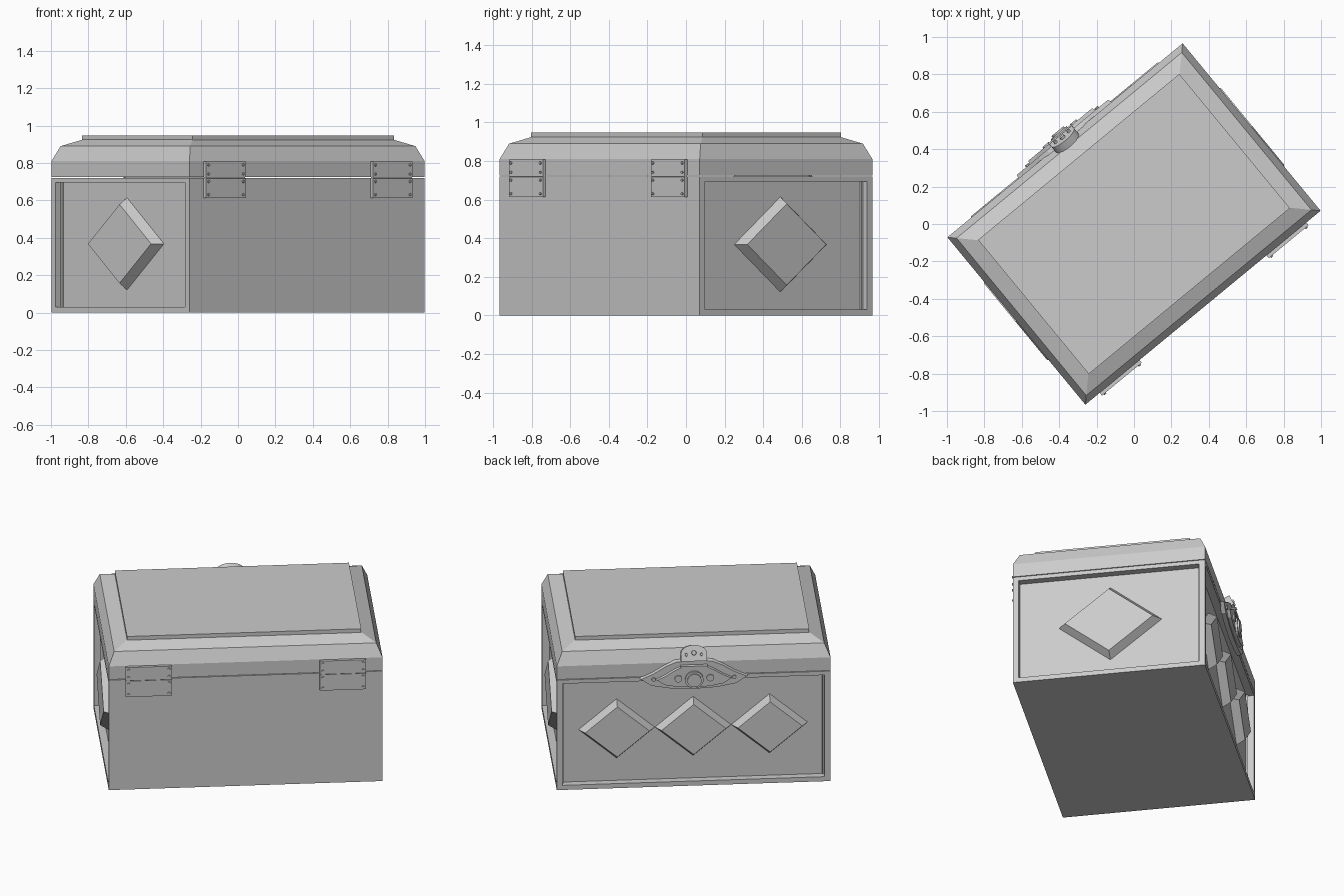
import bpy, bmesh
from math import radians, cos, sin, pi
from mathutils import Matrix, Vector

if "Cube" in bpy.data.objects:
    bpy.data.objects.remove(bpy.data.objects["Cube"])

A, B = 0.815, 0.58            # half length, half depth of the chest
TURN = Matrix.Rotation(radians(39.5), 4, 'Z')


def finish(name, bm):
    bmesh.ops.recalc_face_normals(bm, faces=bm.faces[:])
    me = bpy.data.meshes.new(name)
    bm.to_mesh(me)
    bm.free()
    ob = bpy.data.objects.new(name, me)
    ob.matrix_world = TURN
    bpy.context.collection.objects.link(ob)
    return ob


def loft(bm, rings):
    loops = [[bm.verts.new(p) for p in r] for r in rings]
    n = len(loops[0])
    for lo, hi in zip(loops, loops[1:]):
        for i in range(n):
            j = (i + 1) % n
            bm.faces.new((lo[i], lo[j], hi[j], hi[i]))
    bm.faces.new(loops[0][::-1])
    bm.faces.new(loops[-1])


def rect(a, b):
    return [(-a, -b), (a, -b), (a, b), (-a, b)]


def circle(r, n=16, x=0, y=0):
    return [(x + r * cos(2 * pi * i / n), y + r * sin(2 * pi * i / n)) for i in range(n)]


def wall(angle, dist, x=0, z=0, tilt=0):
    """Frame on a chest wall: local x along it, y up, z outward."""
    return (Matrix.Rotation(radians(angle), 4, 'Z') @ Matrix.Translation((x, -dist, z))
            @ Matrix.Rotation(radians(90 - tilt), 4, 'X'))


def prism(bm, pts, mat, depth, top=None):
    loft(bm, [[mat @ Vector((x, y, 0)) for x, y in pts],
              [mat @ Vector((x, y, depth)) for x, y in (top or pts)]])


# body with recessed panels on the front and both ends
bm = bmesh.new()
loft(bm, [[(x, y, z) for x, y in rect(A, B)] for z in (0, 0.72)])
bmesh.ops.recalc_face_normals(bm, faces=bm.faces[:])
panels = [f for f in bm.faces if abs(f.normal.x) > 0.9 or f.normal.y > 0.9]
for f in panels:
    n = f.normal.copy()
    bmesh.ops.inset_individual(bm, faces=[f], thickness=0.05)
    for v in f.verts:
        v.co.z = 0.03 if v.co.z < 0.3 else 0.695
    bmesh.ops.inset_individual(bm, faces=[f], thickness=0.0)
    bmesh.ops.translate(bm, verts=f.verts[:], vec=n * -0.046)
finish("chest_body", bm)

# chamfered lid and its raised top panel
bm = bmesh.new()
loft(bm, [[(x, y, z) for x, y in rect(A - d, B - d)]
          for z, d in ((0.724, 0), (0.81, 0), (0.89, 0.035), (0.925, 0.118))])
finish("lid", bm)
bm = bmesh.new()
prism(bm, rect(0.697, 0.465), Matrix.Translation((0, 0, 0.92)), 0.028)
finish("lid_panel", bm)


# bevelled diamonds
def diamond(name, mat, w, h, bevel):
    bm = bmesh.new()
    kite = [(w, 0), (0, h), (-w, 0), (0, -h)]
    prism(bm, kite, mat, 0.054, [(x * bevel, y * bevel) for x, y in kite])
    finish(name, bm)


for i in (-1, 0, 1):
    diamond("front_diamond", wall(180, B - 0.048, i * 0.455, 0.37), 0.228, 0.195, 0.84)
for ang in (-90, 90):
    diamond("end_diamond", wall(ang, A - 0.048, 0, 0.368), 0.312, 0.248, 0.85)

# hinges on the back: two leaves, pin and rivets
for s in (-1, 1):
    bm = bmesh.new()
    for z, h in ((0.666, 0.052), (0.766, 0.041)):
        m = wall(0, B - 0.005, s * 0.578, z)
        prism(bm, rect(0.138, h), m, 0.024)
        for x in (-0.12, 0.12):
            for y in (-h + 0.017, h - 0.017):
                prism(bm, circle(0.01, 8, x, y), m, 0.031, circle(0.007, 8, x, y))
    pin = Matrix.Translation((s * 0.578 - 0.135, -B - 0.008, 0.722)) @ Matrix.Rotation(pi / 2, 4, 'Y')
    prism(bm, circle(0.009, 10), pin, 0.27)
    finish("hinge", bm)

# latch: layered shield plates with a round knob
half = [(0.0, 0.118), (0.11, 0.112), (0.17, 0.085), (0.25, 0.035), (0.325, 0.0),
        (0.26, -0.045), (0.14, -0.068), (0.0, -0.075)]
shield = half + [(-x, y) for x, y in half[-2:0:-1]]
m = wall(180, B - 0.005, 0, 0.715)
bm = bmesh.new()
prism(bm, shield, m, 0.026, [(x * 0.97, y * 0.95) for x, y in shield])
prism(bm, [(x * 0.72, y * 0.75) for x, y in shield], m, 0.045,
      [(x * 0.68, y * 0.7) for x, y in shield])
finish("latch_plate", bm)
bm = bmesh.new()
prism(bm, circle(0.055, 20), m, 0.058)
prism(bm, circle(0.042, 20), m, 0.068)
for s in (-1, 1):
    prism(bm, circle(0.022, 12, s * 0.095, 0.008), m, 0.054)
    prism(bm, circle(0.012, 10, s * 0.24, 0), m, 0.036)
finish("latch_knob", bm)
bm = bmesh.new()
prism(bm, rect(0.08, 0.012), wall(180, B, 0, 0.79), 0.045)
finish("latch_bar", bm)

# rounded tab on the lid chamfer with three studs
bm = bmesh.new()
t = wall(180, B - 0.018, 0, 0.845, 24)
arch = [(0.078 * cos(pi * i / 10), 0.012 + 0.05 * sin(pi * i / 10)) for i in range(11)]
prism(bm, [(-0.078, -0.035), (0.078, -0.035)] + arch, t, 0.045)
for x, y, r in ((-0.045, 0.005, 0.014), (0, 0.015, 0.022), (0.045, 0.005, 0.014)):
    prism(bm, circle(r, 12, x, y), t, 0.057, circle(r * 0.6, 12, x, y))
finish("latch_tab", bm)
